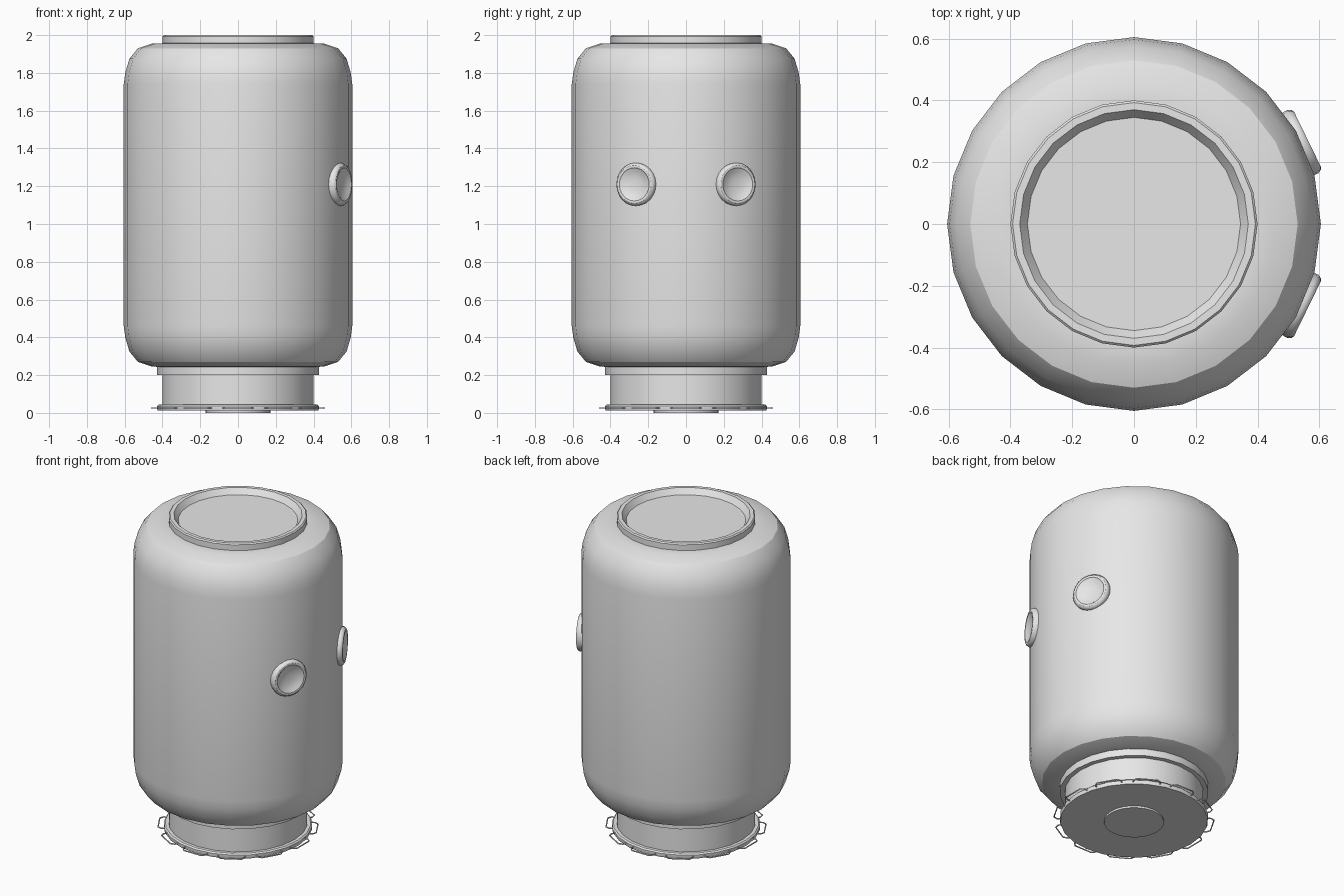
import bpy, math
from mathutils import Matrix, Vector

if "Cube" in bpy.data.objects:
    bpy.data.objects.remove(bpy.data.objects["Cube"])

grey = bpy.data.materials.new("light_grey")
grey.diffuse_color = (0.8, 0.8, 0.8, 1)
grey.use_nodes = True
grey.node_tree.nodes["Principled BSDF"].inputs["Base Color"].default_value = grey.diffuse_color


def finish(ob, angle=32):
    """Link, colour and smooth one object."""
    ob.data.materials.append(grey)
    bpy.ops.object.select_all(action='DESELECT')
    ob.select_set(True)
    bpy.context.view_layer.objects.active = ob
    bpy.ops.object.shade_smooth_by_angle(angle=math.radians(angle))


def lathe(name, profile, n=24, matrix=None, angle=32):
    """Spin a bottom-to-top (radius, z) profile; radius 0 closes with a pole."""
    verts, rings, faces = [], [], []
    for r, z in profile:
        count = 1 if r == 0 else n
        rings.append([len(verts) + i % count for i in range(n)])
        for i in range(count):
            a = 2 * math.pi * i / n
            verts.append((r * math.cos(a), r * math.sin(a), z))
    for a, b in zip(rings, rings[1:]):
        for i in range(n):
            j = (i + 1) % n
            f = [a[i], a[j], b[j], b[i]]
            faces.append(list(dict.fromkeys(f)))
    me = bpy.data.meshes.new(name)
    me.from_pydata(verts, [], faces)
    if matrix:
        me.transform(matrix)
    ob = bpy.data.objects.new(name, me)
    bpy.context.collection.objects.link(ob)
    finish(ob, angle)
    return ob


# main tank body with rounded shoulders
half = [(0, 1.957), (0.40, 1.957), (0.455, 1.955), (0.53, 1.93),
        (0.575, 1.875), (0.597, 1.80), (0.605, 1.74)]
lower = [(r, 2.2 - z) for r, z in half]
lathe("tank_body", lower + half[::-1])

# raised top lid with a recessed centre
lathe("top_lid", [(0.40, 1.94), (0.40, 1.993), (0.393, 2.0), (0.37, 2.0),
                  (0.345, 1.965), (0, 1.965)])

# collar, neck and foot plate
lathe("collar", [(0.39, 0.20), (0.428, 0.20), (0.428, 0.25), (0.39, 0.25)])
lathe("neck", [(0.40, 0.03), (0.40, 0.22)])
lathe("foot_plate", [(0, 0.012), (0.425, 0.012), (0.428, 0.02),
                     (0.428, 0.036), (0.42, 0.044), (0.39, 0.044)])
lathe("foot_boss", [(0, 0), (0.172, 0), (0.172, 0.02)])

# two round dished ports on the right side
for side, label in ((1, "back"), (-1, "front")):
    a = side * math.radians(26)
    d = Vector((math.cos(a), math.sin(a), 0))
    m = (Matrix.Translation((0, 0, 1.21)) @ d.to_track_quat('Z', 'Y').to_matrix().to_4x4())
    lathe(label + "_port_ring",
          [(0.112, 0.57), (0.114, 0.608), (0.108, 0.62), (0.10, 0.625),
           (0.088, 0.625), (0.083, 0.621)], 24, m)
    lathe(label + "_port_dish",
          [(0.084, 0.623), (0.065, 0.6145), (0.045, 0.609), (0.022, 0.6065),
           (0, 0.606)], 24, m)

# twelve wire handles round the foot plate
path = [(0.41, -0.078), (0.437, -0.078), (0.457, -0.06),
        (0.457, 0.06), (0.437, 0.078), (0.41, 0.078)]
for k in range(12):
    cu = bpy.data.curves.new("wire", 'CURVE')
    cu.dimensions = '3D'
    cu.bevel_depth = 0.004
    cu.bevel_resolution = 1
    sp = cu.splines.new('POLY')
    sp.points.add(len(path) - 1)
    rot = Matrix.Rotation(math.radians(30 * k), 3, 'Z')
    for p, (x, y) in zip(sp.points, path):
        p.co = (*(rot @ Vector((x, y, 0.026))), 1)
    tmp = bpy.data.objects.new("wire", cu)
    bpy.context.collection.objects.link(tmp)
    bpy.context.view_layer.update()
    me = bpy.data.meshes.new_from_object(
        tmp.evaluated_get(bpy.context.evaluated_depsgraph_get()))
    bpy.data.objects.remove(tmp)
    me.materials.clear()
    ob = bpy.data.objects.new("wire_handle_%d" % (k + 1), me)
    bpy.context.collection.objects.link(ob)
    finish(ob, 60)
